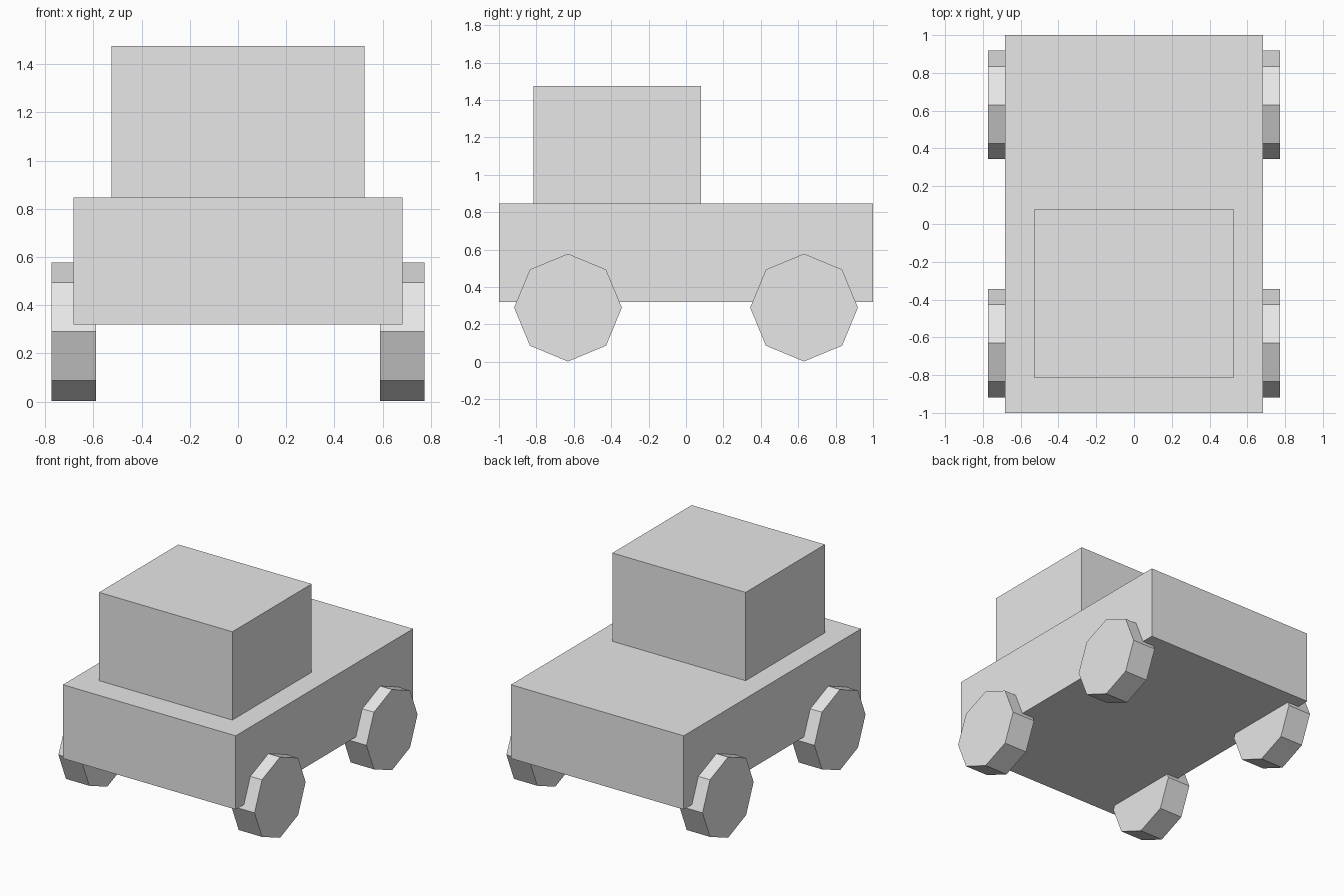
import bpy
import math

old = bpy.data.objects.get("Cube")
if old:
    bpy.data.objects.remove(old, do_unlink=True)

# Single flat colour
grey = bpy.data.materials.new("light_grey")
grey.use_nodes = True
colour = (0.8, 0.8, 0.8, 1)
grey.diffuse_color = colour
grey.node_tree.nodes["Principled BSDF"].inputs["Base Color"].default_value = colour


def finish(name):
    obj = bpy.context.object
    obj.name = name
    obj.data.name = name
    obj.data.materials.append(grey)
    return obj


def box(name, centre, size):
    bpy.ops.mesh.primitive_cube_add(size=1, location=centre)
    obj = finish(name)
    obj.scale = size
    bpy.ops.object.transform_apply(location=False, rotation=False, scale=True)


def wheel(name, centre):
    bpy.ops.mesh.primitive_cylinder_add(
        vertices=8, radius=0.288, depth=0.184,
        location=centre, rotation=(0, math.pi / 2, 0))
    finish(name)


# Chassis block and the cabin sitting on its front half
box("body", (0, 0, 0.583), (1.364, 2, 0.526))
box("cabin", (0, -0.368, 1.161), (1.052, 0.894, 0.63))

# Four octagonal wheels, half sunk into the body sides
for side, x in (("left", 0.682), ("right", -0.682)):
    for end, y in (("front", -0.631), ("back", 0.631)):
        wheel(f"{end}_{side}_wheel", (x, y, 0.29))
